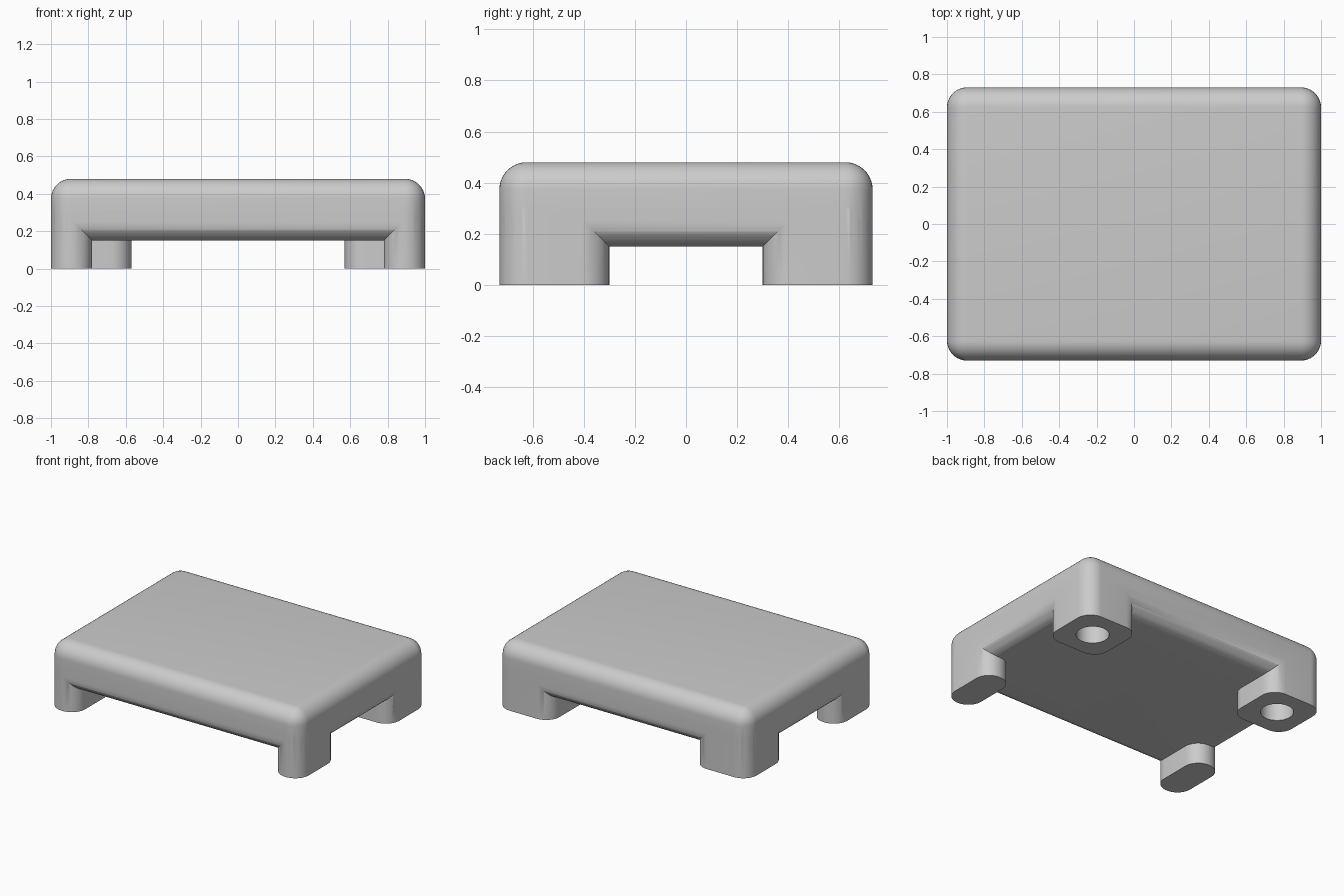
import bpy
import bmesh
from mathutils import Matrix, Vector

cube = bpy.data.objects.get("Cube")
if cube:
    bpy.data.objects.remove(cube)

HALF_X, HALF_Y, HEIGHT = 1.0, 0.73, 0.48
UNDERSIDE, RADIUS, SEGMENTS = 0.15, 0.107, 10

grey = bpy.data.materials.new("light grey")
grey.use_nodes = True
grey.diffuse_color = (0.6, 0.6, 0.6, 1)
grey.node_tree.nodes["Principled BSDF"].inputs["Base Color"].default_value = grey.diffuse_color


def finish(bm, name):
    mesh = bpy.data.meshes.new(name)
    bm.to_mesh(mesh)
    bm.free()
    mesh.materials.append(grey)
    obj = bpy.data.objects.new(name, mesh)
    bpy.context.collection.objects.link(obj)
    return obj


def rounded_box(name, low, high, upright_only):
    """Box between two corners with all edges, or only the upright ones, rounded."""
    low, high = Vector(low), Vector(high)
    bm = bmesh.new()
    bmesh.ops.create_cube(bm, size=1)
    bmesh.ops.scale(bm, vec=high - low, verts=bm.verts)
    bmesh.ops.translate(bm, vec=(low + high) / 2, verts=bm.verts)
    edges = [e for e in bm.edges if not upright_only
             or abs(e.verts[0].co.z - e.verts[1].co.z) > 0.01]
    bmesh.ops.bevel(bm, geom=edges, offset=RADIUS, offset_type='OFFSET',
                    segments=SEGMENTS, profile=0.5, affect='EDGES')
    return finish(bm, name)


def combine(target, tool, operation):
    """Boolean the tool into the target and remove the tool."""
    mod = target.modifiers.new(operation.lower(), 'BOOLEAN')
    mod.object, mod.operation, mod.solver = tool, operation, 'EXACT'
    bpy.context.view_layer.objects.active = target
    bpy.ops.object.modifier_apply(modifier=mod.name)
    bpy.data.objects.remove(tool)


# Slab with every edge rounded
slab = rounded_box("slab_with_legs", (-HALF_X, -HALF_Y, UNDERSIDE),
                   (HALF_X, HALF_Y, HEIGHT), False)

for side in (-1, 1):
    # Slim front legs and square back legs, flush with the slab sides
    for name, inner_x, front in (("front_leg", 0.78, -1), ("back_leg", 0.57, 1)):
        xs = sorted((side * inner_x, side * HALF_X))
        ys = sorted((front * 0.30, front * HALF_Y))
        leg = rounded_box(name, (xs[0], ys[0], 0), (xs[1], ys[1], 0.3), True)
        combine(slab, leg, 'UNION')

    # Round blind hole under each back leg
    bm = bmesh.new()
    bmesh.ops.create_cone(bm, cap_ends=True, segments=40, radius1=0.108, radius2=0.108,
                          depth=0.6, matrix=Matrix.Translation((side * 0.785, 0.515, 0)))
    combine(slab, finish(bm, "hole_cutter"), 'DIFFERENCE')

# Smooth curves, sharp leg rims
bpy.ops.object.select_all(action='DESELECT')
slab.select_set(True)
bpy.context.view_layer.objects.active = slab
bpy.ops.object.shade_smooth_by_angle(angle=0.6)
